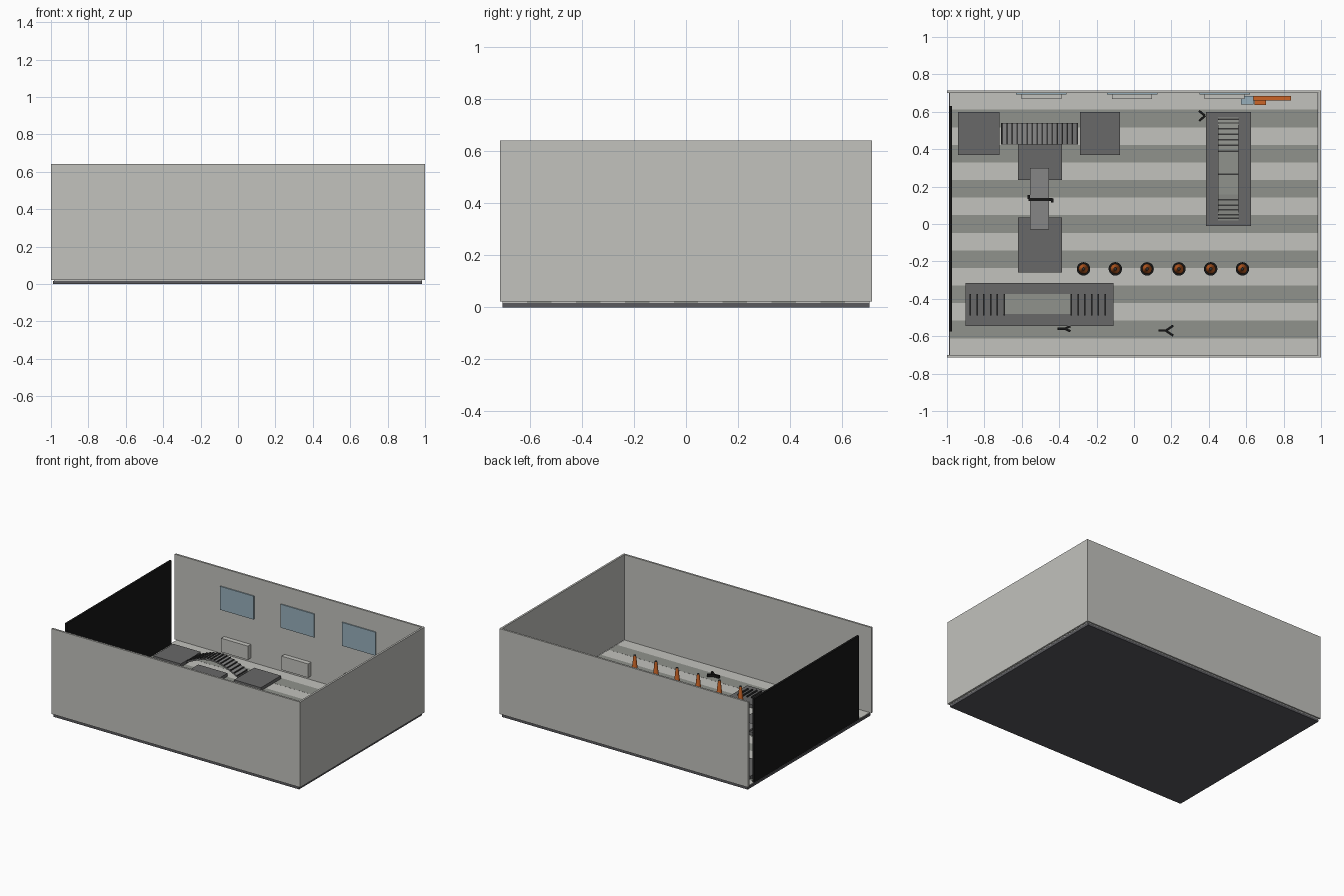
import bpy, bmesh, math
from mathutils import Vector

if "Cube" in bpy.data.objects:
    bpy.data.objects.remove(bpy.data.objects["Cube"])


def material(name, rgb):
    m = bpy.data.materials.new(name)
    m.diffuse_color = (*rgb, 1)
    m.use_nodes = True
    m.node_tree.nodes["Principled BSDF"].inputs["Base Color"].default_value = m.diffuse_color
    return m


WALL = material("pale_grey", (.54, .54, .51))
TILE = material("mid_grey", (.28, .29, .265))
MAT = material("dark_grey", (.14, .14, .14))
SLAB = material("slab_grey", (.10, .10, .11))
BLACK = material("black", (.008, .008, .008))
RUNG = material("charcoal", (.04, .04, .04))
PLANK = material("plank_grey", (.24, .24, .24))
GLASS = material("window_blue", (.31, .43, .50))
ORANGE = material("orange", (.60, .13, .02))


def finish(name, bm, mat):
    bmesh.ops.recalc_face_normals(bm, faces=bm.faces)
    me = bpy.data.meshes.new(name)
    bm.to_mesh(me)
    bm.free()
    me.materials.append(mat)
    ob = bpy.data.objects.new(name, me)
    bpy.context.collection.objects.link(ob)
    return ob


def box(name, x, y, z, mat):
    """Box from (min, max) pairs along each axis."""
    bm = bmesh.new()
    bmesh.ops.create_cube(bm, size=1)
    for v in bm.verts:
        v.co = Vector([(r[0] + r[1]) / 2 + c * (r[1] - r[0]) for r, c in zip((x, y, z), v.co)])
    return finish(name, bm, mat)


def cone(name, x, y, z, r1, r2, mat, sides=20):
    bm = bmesh.new()
    bmesh.ops.create_cone(bm, cap_ends=True, segments=sides, radius1=r1, radius2=r2, depth=z[1] - z[0])
    for v in bm.verts:
        v.co += Vector((x, y, (z[0] + z[1]) / 2))
    ob = finish(name, bm, mat)
    for p in ob.data.polygons:
        p.use_smooth = abs(p.normal.z) < .9
    return ob


def bar(name, a, b, mat, w=.012, h=.02, z=.022):
    """Flat stick between two floor points."""
    d = (Vector(b) - Vector(a)).normalized()
    n = Vector((-d.y, d.x)) * w / 2
    bm = bmesh.new()
    pts = [Vector(a) + n, Vector(a) - n, Vector(b) - n, Vector(b) + n]
    face = bm.faces.new([bm.verts.new((p.x, p.y, z)) for p in pts])
    new = bmesh.ops.extrude_face_region(bm, geom=[face])["geom"]
    bmesh.ops.translate(bm, verts=[v for v in new if isinstance(v, bmesh.types.BMVert)], vec=(0, 0, h))
    return finish(name, bm, mat)


def deck(name, span, cross, height, mat, along_y=False, n=16, thick=.01):
    """Thin deck following a height function along its span."""
    bm = bmesh.new()
    rings = []
    for i in range(n + 1):
        s = span[0] + (span[1] - span[0]) * i / n
        z = height(i / n)
        ring = [(s, cross[0], z), (s, cross[1], z), (s, cross[1], z - thick), (s, cross[0], z - thick)]
        rings.append([bm.verts.new((c, a, h) if along_y else (a, c, h)) for a, c, h in ring])
    for r0, r1 in zip(rings, rings[1:]):
        for k in range(4):
            bm.faces.new((r0[k], r0[k - 1], r1[k - 1], r1[k]))
    bm.faces.new(rings[0])
    bm.faces.new(rings[-1])
    return finish(name, bm, mat)


def rungs(name, stops, span, cross, height, along_y=False):
    for i, s in enumerate(stops):
        z = height((s - span[0]) / (span[1] - span[0]))
        a, zz = (s - .004, s + .004), (z - .004, z + .006)
        box(f"{name}_{i}", *((cross, a) if along_y else (a, cross)), zz, RUNG)


# Floor slab with alternating rows of tiles
box("floor_slab", (-.99, .985), (-.705, .705), (0, .017), SLAB)
for i in range(15):
    y = -.705 + i * .094
    dark = i % 2
    box(f"tile_row_{i}", (-.985, .985), (y, y + .094), (.016, .022 if dark else .0215), TILE if dark else WALL)

# Three walls and the black screen on the open side
for side, y in (("front", -.715), ("back", .701)):
    box(f"{side}_wall", (-1, 1), (y, y + .014), (.022, .642), WALL)
box("right_wall", (.986, 1), (-.702, .702), (.022, .642), WALL)
box("black_screen", (-.99, -.974), (-.575, .63), (.022, .63), BLACK)

# Windows and radiators on the back wall
for i, x in enumerate((-.495, -.01, .485)):
    box(f"window_{i}", (x - .135, x + .135), (.693, .702), (.34, .51), GLASS)
    box(f"radiator_{i}", (x - .107, x + .107), (.667, .702), (.05, .15), WALL)

# Mats and platforms
TOP = .045
for name, x, y in (("left_mat", (-.94, -.72), (.37, .60)),
                   ("right_mat", (-.29, -.075), (.37, .60)),
                   ("seesaw_back_mat", (-.62, -.385), (.235, .43)),
                   ("seesaw_front_mat", (-.62, -.385), (-.26, .035)),
                   ("long_mat", (-.90, -.11), (-.545, -.315)),
                   ("side_mat", (.385, .625), (-.01, .60))):
    box(name, x, y, (.02, TOP), MAT)


def arch(t):
    return .045 + .065 * math.sin(math.pi * t)


def ramp(t):
    return .047 + .02 * min(1, 4 * t, 4 * (1 - t))


# Arched slat bridge
span, cross = (-.71, -.30), (.425, .54)
deck("bridge_deck", span, cross, arch, PLANK)
rungs("bridge_rung", [-.705 + i * .0267 for i in range(16)], span, cross, arch)

# Long ramp with a flat middle and rungs on both ends
span, cross = (-.70, -.34), (-.48, -.375)
deck("long_ramp_deck", span, cross, lambda t: .053, TILE, n=1)
for k, x in enumerate((-.875, -.335)):
    rungs(f"long_ramp_rung_{k}", [x + i * .036 for i in range(6)], (-.9, -.11), (-.49, -.375), ramp)

# Side ramp running front to back
span, cross = (.02, .57), (.45, .56)
deck("side_ramp_deck", span, cross, ramp, TILE, along_y=True)
stops = [.03, .05, .075, .10, .13, .265, .39, .42, .45, .48, .51, .54, .56]
rungs("side_ramp_rung", stops, span, cross, ramp, along_y=True)

# Seesaw plank on a black pivot
box("seesaw_plank", (-.555, -.455), (-.03, .30), (.06, .072), PLANK)
box("seesaw_pivot", (-.565, -.435), (.123, .138), (.05, .08), BLACK)
for s in (-1, 1):
    x = -.5 + s * .063
    box(f"pivot_post_{s}", (x - .007, x + .007), (.115 + .02 * (s < 0), .135 + .02 * (s < 0)), (.022, .085), BLACK)

# Row of traffic cones
for i in range(6):
    x = -.27 + i * .17
    cone(f"cone_base_{i}", x, -.24, (.022, .034), .036, .036, BLACK)
    cone(f"cone_body_{i}", x, -.24, (.034, .195), .026, .009, ORANGE)
    cone(f"cone_tip_{i}", x, -.24, (.195, .199), .009, .007, RUNG)

# Forked sticks lying on the floor
for i, (x, y, s) in enumerate(((.17, -.57, 1), (-.37, -.56, 1))):
    bar(f"stick_stem_{i}", (x - .04, y), (x + .005, y), BLACK)
    tip = x + .04 if i == 0 else x + .03
    bar(f"stick_fork_a_{i}", (x, y), (tip, y + .027 / (i + 1)), BLACK)
    bar(f"stick_fork_b_{i}", (x, y), (tip, y - .027 / (i + 1)), BLACK)
for s in (-1, 1):
    bar(f"small_fork_{s}", (.38, .578), (.348, .578 + s * .027), BLACK)

# Orange tool by the back wall
box("tool_arm", (.635, .84), (.66, .685), (.06, .09), ORANGE)
box("tool_handle", (.645, .705), (.637, .662), (.022, .08), ORANGE)
box("tool_head", (.572, .64), (.64, .685), (.022, .10), GLASS)
